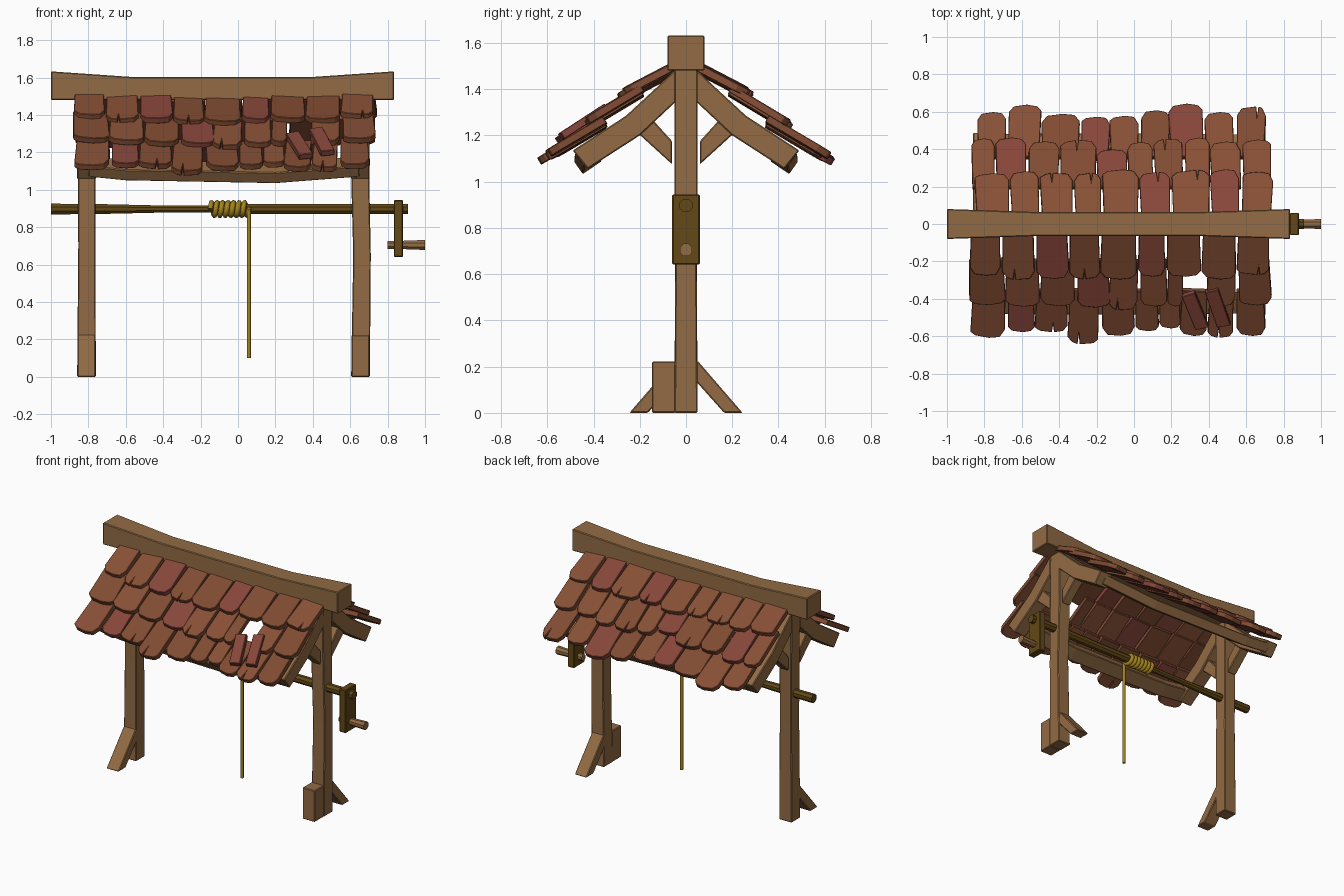
import bpy, bmesh, math, random
from mathutils import Vector, Matrix

if "Cube" in bpy.data.objects:
    bpy.data.objects.remove(bpy.data.objects["Cube"])
random.seed(4)


def mat(name, r, g, b):
    m = bpy.data.materials.new(name)
    m.diffuse_color = [((c / 255 + 0.055) / 1.055) ** 2.4 for c in (r, g, b)] + [1]
    m.use_nodes = True
    m.node_tree.nodes["Principled BSDF"].inputs["Base Color"].default_value = m.diffuse_color
    return m


WOOD = mat("wood", 146, 107, 68)
DARK = mat("dark_wood", 98, 72, 22)
ROPE = mat("rope", 165, 132, 28)
TILE = [mat("tile_brown", 136, 80, 54), mat("tile_rust", 128, 75, 50), mat("tile_red", 135, 70, 58)]


def loft(name, rings, m, bevel=0.005):
    """Closed solid through a series of equal-sized point rings."""
    bm = bmesh.new()
    vs = [[bm.verts.new(p) for p in r] for r in rings]
    n = len(vs[0])
    for a, b in zip(vs, vs[1:]):
        for i in range(n):
            bm.faces.new((a[i], a[(i + 1) % n], b[(i + 1) % n], b[i]))
    bm.faces.new(vs[0][::-1])
    bm.faces.new(vs[-1])
    bmesh.ops.recalc_face_normals(bm, faces=bm.faces)
    me = bpy.data.meshes.new(name)
    bm.to_mesh(me)
    bm.free()
    me.materials.append(m)
    ob = bpy.data.objects.new(name, me)
    bpy.context.collection.objects.link(ob)
    if bevel:
        mod = ob.modifiers.new("bevel", 'BEVEL')
        mod.width, mod.segments, mod.limit_method = bevel, 1, 'ANGLE'
    return ob


def prism(name, yz, x0, x1, m):
    return loft(name, [[(x, y, z) for y, z in yz] for x in (x0, x1)], m)


def box_yz(x, cy, cz, hy, hz, ang=0):
    """Rectangular ring in the yz plane, turned by ang."""
    c, s = math.cos(ang), math.sin(ang)
    return [(x, cy + a * hy * c - b * hz * s, cz + a * hy * s + b * hz * c)
            for a, b in ((-1, -1), (1, -1), (1, 1), (-1, 1))]


def disc(x, cz, r, n=8):
    return [(x, r * math.cos(math.tau * (i + .5) / n), cz + r * math.sin(math.tau * (i + .5) / n))
            for i in range(n)]


# Posts: (z, x centre, half width x, half width y)
def post(name, secs):
    loft(name, [[(x + a * hx, b * hy, z) for a, b in ((-1, -1), (1, -1), (1, 1), (-1, 1))]
                for z, x, hx, hy in secs], WOOD)


post("left_post", [(0, -.81, .05, .05), (.7, -.808, .046, .047), (1.5, -.81, .048, .05)])
post("right_post", [(0, .655, .05, .05), (.65, .663, .047, .046), (1.0, .655, .048, .05), (1.5, .65, .047, .05)])

# Ridge beam, thicker at both ends
loft("ridge_beam", [box_yz(x, 0, (1.48 + t) / 2, hy, (t - 1.48) / 2) for x, hy, t in
                    ((-1, .08, 1.633), (-.55, .065, 1.602), (.38, .065, 1.602), (.835, .08, 1.633))], WOOD)

# Feet
prop = [(.04, .23), (.055, .22), (.245, 0), (.165, 0), (.04, .14)]
prism("left_foot_prop", [(-y, z) for y, z in prop], -.858, -.762, WOOD)
prism("right_foot_prop", prop, .607, .7, WOOD)
prism("right_foot_block", [(-.148, 0), (-.045, 0), (-.045, .222), (-.148, .222)], .607, .703, WOOD)

# Rafters and struts on both posts and both slopes, with sagging eave beams between
rafter = [(.045, 1.485), (.13, 1.405), (.26, 1.285), (.49, 1.135), (.425, 1.055), (.2, 1.2), (.045, 1.345)]
strut = [(.06, 1.075), (.06, 1.175), (.15, 1.275), (.225, 1.225)]
for s, side in ((-1, "front"), (1, "back")):
    for x, end in ((-.81, "left"), (.653, "right")):
        prism(f"{side}_{end}_rafter", [(s * y, z) for y, z in rafter], x - .05, x + .05, WOOD)
        prism(f"{side}_{end}_strut", [(s * y, z) for y, z in strut], x - .035, x + .035, WOOD)
    loft(f"{side}_eave_beam", [box_yz(x, s * y, z, .05, .035, -s * .6) for x, y, z in
                               ((-.8, .42, 1.125), (-.6, .425, 1.105), (.2, .425, 1.09), (.65, .42, 1.125))], WOOD)

# Windlass axle, crank plate and handle
AZ = .897
loft("axle", [disc(x, AZ, r) for x, r in ((-1, .031), (-.75, .029), (-.43, .021), (-.1, .02),
                                          (.07, .029), (.91, .03))], DARK, 0)
loft("crank_plate", [box_yz(x, 0, .793, .06, .152) for x in (.833, .883)], DARK)
loft("crank_handle", [disc(x, .705, r) for x, r in ((.8, .024), (.88, .024), (1, .029))], WOOD, 0)


# Rope: coil around the axle and the hanging end
def rope(name, pts, r):
    cu = bpy.data.curves.new(name, 'CURVE')
    cu.dimensions, cu.bevel_depth, cu.bevel_resolution, cu.use_fill_caps = '3D', r, 1, True
    sp = cu.splines.new('POLY')
    sp.points.add(len(pts) - 1)
    for p, q in zip(sp.points, pts):
        p.co = (*q, 1)
    cu.materials.append(ROPE)
    bpy.context.collection.objects.link(bpy.data.objects.new(name, cu))


TURNS, STEP = 7, 12
rope("rope_coil", [(-.148 + .205 * i / (TURNS * STEP), -.034 * math.cos(math.tau * i / STEP),
                    AZ + .034 * math.sin(math.tau * i / STEP)) for i in range(TURNS * STEP + 1)], .015)
rope("hanging_rope", [(.058, -.036, AZ + .01), (.058, -.036, .1)], .011)


# Roof tiles: flat slabs with clipped lower corners, some with a crack
def tile(name, s, x0, x1, start, end, m, zoff=0, slant=0, slat=False):
    (y0, z0), (y1, z1) = start, end
    w, L = (x1 - x0) / 2 - .003, math.hypot(y1 - y0, z1 - z0)
    if slat:
        out = [(-w, 0), (w, 0), (w, L), (-w, L * .97)]
    else:
        a, b = random.uniform(.78, .9), random.uniform(.8, .9)
        out = [(-w * .94, 0), (w * .94, 0), (w, L * a), (w * .72, L * .97)]
        if random.random() < .3:
            k = random.uniform(-.4, .4) * w
            out += [(k + .006, L), (k, L * .82), (k - .006, L)]
        else:
            out += [(w * .1, L)]
        out += [(-w * .7, L * .96), (-w, L * b)]
    down = Vector((0, s * (y1 - y0), z1 - z0)).normalized()
    right = Vector((1, 0, 0))
    nrm = Vector((0, s * (z0 - z1), y1 - y0)).normalized()
    roll = random.uniform(-.05, .05)
    right, nrm = (Matrix.Rotation(roll, 3, down) @ v for v in (right, nrm))
    right, down = (Matrix.Rotation(slant, 3, nrm) @ v for v in (right, down))
    cx = (x0 + x1) / 2
    sag = -.02 * math.cos((cx + .08) * 1.9)
    o = Vector((cx, s * y0, z0 + sag + zoff))
    loft(name, [[o + right * u + down * v + nrm * t for u, v in out] for t in (0, -.034)], m, .003)


# Each row: upper edge, lower edge, tile boundaries along x, red tiles
TOP = [((.055, 1.52), (.285, 1.40)), ((.2, 1.42), (.45, 1.27)), ((.36, 1.285), (.605, 1.14))]
ROWS = {
    "front": [([-.88, -.71, -.53, -.35, -.18, .02, .17, .36, .55, .73], (2, 5)),
              ([-.89, -.69, -.5, -.31, -.13, .03, .18, .27, .39, .55, .73], (3,)),
              ([-.87, -.68, -.53, -.35, -.18, 0, .13, .25, .4, .54, .7], (1,))],
    "back": [([-.85, -.66, -.5, -.32, -.17, .03, .2, .41, .57, .74], (5, 7)),
             ([-.87, -.74, -.57, -.4, -.2, -.03, .11, .27, .41, .58, .74], (1, 4)),
             ([-.84, -.68, -.5, -.29, -.13, .03, .19, .38, .54, .7], (3, 6))],
}
ENDS = {"front": [.61, .58, .58, .645, .6, .575, .56, .6, .61, .6],
        "back": [.6, .64, .59, .575, .58, .61, .645, .6, .63]}
for side, s in (("front", -1), ("back", 1)):
    for r, (edges, reds) in enumerate(ROWS[side]):
        a, b = TOP[r]
        for i, (x0, x1) in enumerate(zip(edges, edges[1:])):
            if side == "front" and r == 1 and i == 7:
                continue
            y1 = ENDS[side][i] if r == 2 else b[0] + random.uniform(-.015, .015)
            if side == "back" and r == 1 and i == 4:
                y1 = .4
            z1 = a[1] + (b[1] - a[1]) * (y1 - a[0]) / (b[0] - a[0])
            m = TILE[2] if i in reds else TILE[random.randint(0, 1)]
            tile(f"{side}_tile_{r + 1}_{i + 1}", s, x0, x1, a, (y1, z1), m,
                 random.uniform(-.006, .006), random.uniform(-.04, .04))

# Two loose slats that slid down the front slope
tile("loose_slat_left", -1, .25, .33, (.38, 1.325), (.575, 1.2), TILE[2], 0, .33, True)
tile("loose_slat_right", -1, .375, .455, (.36, 1.345), (.56, 1.215), TILE[2], 0, .28, True)
